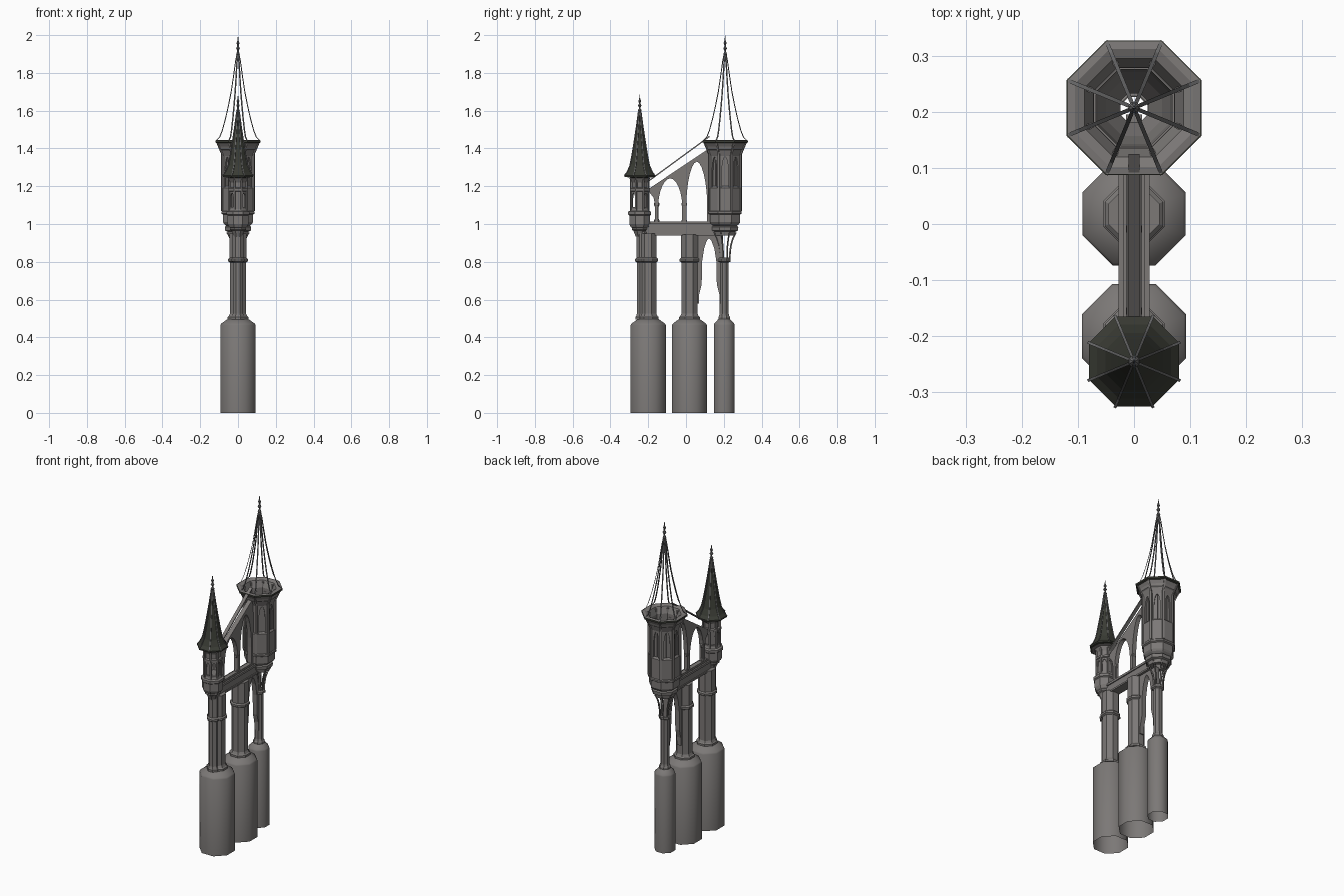
import bpy, bmesh, math
from mathutils import Matrix

if "Cube" in bpy.data.objects:
    bpy.data.objects.remove(bpy.data.objects["Cube"])

def material(name, rgb):
    m = bpy.data.materials.new(name)
    m.diffuse_color = (*rgb, 1)
    m.use_nodes = True
    m.node_tree.nodes["Principled BSDF"].inputs["Base Color"].default_value = m.diffuse_color
    return m

STONE = material("warm grey stone", (0.2, 0.189, 0.183))
SLATE = material("dark olive slate", (0.042, 0.045, 0.035))
LEAD = material("lead grey", (0.15, 0.15, 0.152))

Y_FRONT, Y_MID, Y_REAR = -0.2, 0.018, 0.202      # pillars
Y_TURRET, Y_TOWER = -0.245, 0.207                # upper towers
STEP = math.pi / 4
CORNER = 1 / math.cos(math.pi / 8)

def finish(name, bm, mat):
    bmesh.ops.recalc_face_normals(bm, faces=bm.faces)
    me = bpy.data.meshes.new(name)
    bm.to_mesh(me)
    bm.free()
    me.materials.append(mat)
    ob = bpy.data.objects.new(name, me)
    bpy.context.collection.objects.link(ob)
    return ob

def lathe(name, cy, profile, mat, smooth=False):
    """Open octagonal turning; profile is (apothem, z)."""
    bm = bmesh.new()
    rings = []
    for r, z in profile:
        rings.append([bm.verts.new((r * CORNER * math.cos((i + .5) * STEP),
                                    cy + r * CORNER * math.sin((i + .5) * STEP), z)) for i in range(8)])
    for a, b in zip(rings, rings[1:]):
        for i in range(8):
            j = (i + 1) % 8
            bm.faces.new((a[i], a[j], b[j], b[i]))
    ob = finish(name, bm, mat)
    if smooth:
        bpy.ops.object.select_all(action='DESELECT')
        bpy.context.view_layer.objects.active = ob
        ob.select_set(True)
        bpy.ops.object.shade_smooth_by_angle(angle=math.radians(50))
    return ob

def plate(name, outlines, x0, x1, mat, matrices=(Matrix(),)):
    """Outline(s) in the local YZ plane, extruded along X, repeated by matrix."""
    bm = bmesh.new()
    for mx in matrices:
        for pts in outlines:
            f = bm.faces.new([bm.verts.new(mx @ Matrix.Translation((x0, y, z)).translation) for y, z in pts])
            ext = bmesh.ops.extrude_face_region(bm, geom=[f], use_keep_orig=True)
            vs = [g for g in ext["geom"] if isinstance(g, bmesh.types.BMVert)]
            bmesh.ops.translate(bm, verts=vs, vec=mx.to_3x3() @ Matrix.Translation((x1 - x0, 0, 0)).translation)
    return finish(name, bm, mat)

def around(cy, offset=0.0, which=range(8)):
    return [Matrix.Translation((0, cy, 0)) @ Matrix.Rotation(i * STEP + offset, 4, 'Z') for i in which]

def ribs(name, cy, path, depth, width, mat):
    """Eight curved ribs on the octagon corners; path is (corner radius, z)."""
    out = [(r + depth / 2, z) for r, z in path] + [(r - depth / 2, z) for r, z in reversed(path)]
    return plate(name, [out], -width / 2, width / 2, mat, around(cy, STEP / 2))

def lancet(a, b, z0, zs, peak):
    """Pointed arch opening from (a, z0) over the peak to (b, z0)."""
    m, n = (a + b) / 2, 6
    left = []
    for i in range(n + 1):
        t = i / n * math.pi / 2
        left.append((a + (m - a) * (1 - math.cos(t)) ** .9, zs + (peak - zs) * math.sin(t)))
    right = [(a + b - y, z) for y, z in reversed(left[:-1])]
    return [(a, z0)] + left + right + [(b, z0)]

def frame(hw, ow, z0, z1, zs, peak):
    """Wall panel pierced by a lancet, open at the foot."""
    return [(hw, z0), (hw, z1), (-hw, z1), (-hw, z0)] + lancet(-ow, ow, z0, zs, peak)

# --- pillars (smooth drums, faceted shafts) ------------------------------
def shaft(name, cy, rs, top, cap):
    k = rs * 1.18
    lathe(name, cy, [(k * 1.08, .495), (k * 1.08, .508), (k * .96, .513), (rs, .525),
                     (rs, .797), (rs + .009, .803), (rs + .009, .815),
                     (rs + .002, .822), (rs + .002, top), (cap, top)], STONE)

for name, cy, rb, rs, top, cap in (("front_pillar", Y_FRONT, .093, .043, .95, 0),
                                   ("middle_pillar", Y_MID, .092, .043, .945, 0),
                                   ("rear_pillar", Y_REAR, .055, .024, .82, .024)):
    k = rs * 1.27
    lathe(name + "_base", cy, [(rb, 0), (rb, .465), (rb * .95, .473), (k, .497), (rs, .5)], STONE, True)
    shaft(name + "_shaft", cy, rs, top, cap)
shaft("turret_support_shaft", -.233, .027, .96, 0)

# --- bridge beam between the towers --------------------------------------
plate("bridge_beam", [[(-.21, .94), (.15, .94), (.15, 1.0), (-.21, 1.0)]], -.022, .022, STONE)
for z0, z1, n, w in ((.94, .95, "lower", .028), (.99, 1.003, "upper", .028),
                     (1.003, 1.008, "middle_step", .019), (1.008, 1.012, "top_step", .013)):
    plate("bridge_moulding_" + n, [[(-.21, z0), (.15, z0), (.15, z1), (-.21, z1)]], -w, w, STONE)

# --- arch below the bridge -----------------------------------------------
plate("lower_arch", [[(.055, .58), (.055, .945), (.195, .945), (.195, .58), (.178, .58), (.176, .63),
                      (.163, .68), (.161, .80), (.15, .87), (.135, .91), (.122, .925), (.109, .91),
                      (.096, .87), (.085, .80), (.083, .68), (.07, .63), (.068, .58)]], -.014, .014, STONE)

# --- sloping arcade on the bridge ----------------------------------------
arch_2 = lancet(.002, .112, 1.01, 1.11, 1.33)
arch_1 = lancet(-.147, -.02, 1.01, 1.10, 1.242)
plate("sloping_arcade", [[(-.163, 1.01), (-.163, 1.10), (-.172, 1.14), (-.195, 1.17), (-.195, 1.188),
                          (.13, 1.405), (.13, 1.01)] + arch_2[::-1] + arch_1[::-1]], -.013, .013, STONE)
for y in (-.155, -.009):
    lathe("arcade_column", y, [(.014, 1.01), (.014, 1.02), (.009, 1.03), (.009, 1.09),
                               (.014, 1.1), (.014, 1.11), (.009, 1.115)], STONE)
plate("sloping_rail", [[(-.2, 1.222), (.125, 1.46), (.125, 1.468), (-.2, 1.23)]], -.01, .01, STONE)

# --- front turret --------------------------------------------------------
lathe("turret_corbel", Y_TURRET, [(.022, .935), (.034, .965), (.042, .97), (.042, .98), (.048, .985),
                                  (.055, 1.0), (.055, 1.045), (.061, 1.05), (.061, 1.065), (.05, 1.07),
                                  (.046, 1.08), (.046, 1.09), (.0, 1.09)], STONE)
plate("turret_windows", [frame(.019, .012, 1.085, 1.18, 1.13, 1.165)], .037, .046, STONE, around(Y_TURRET))
plate("turret_window_backs", [[(-.017, 1.085), (.017, 1.085), (.017, 1.18), (-.017, 1.18)]],
      .036, .039, STONE, around(Y_TURRET, 0, (0, 1, 2, 3, 4, 6)))
ribs("turret_corner_shafts", Y_TURRET, [(.049, 1.07), (.049, 1.25)], .009, .009, STONE)
lathe("turret_head", Y_TURRET, [(.0, 1.172), (.046, 1.172), (.052, 1.175), (.052, 1.187), (.043, 1.192),
                                (.043, 1.22), (.055, 1.243), (.07, 1.246)], STONE)
SPIRE = [(.08, 1.258), (.066, 1.275), (.051, 1.31), (.041, 1.36), (.028, 1.44), (.016, 1.52), (.006, 1.595)]
lathe("turret_spire", Y_TURRET, [(.04, 1.247), (.08, 1.25)] + SPIRE, SLATE)
ribs("turret_spire_ridges", Y_TURRET, [(r * CORNER + .001, z) for r, z in SPIRE], .004, .005, LEAD)

# --- finials -------------------------------------------------------------
def finial(name, cy, z, h):
    prof = [(.004, 0), (.004, .2), (.010, .28), (.004, .36), (.004, .42), (.010, .5), (.004, .58),
            (.004, .62), (.008, .7), (.003, .8), (.0005, 1)]
    lathe(name, cy, [(r, z + t * h) for r, t in prof], LEAD)
finial("turret_finial", Y_TURRET, 1.57, .115)
finial("tower_finial", Y_TOWER, 1.86, .14)

# --- rear tower ----------------------------------------------------------
ribs("tower_fan_ribs", Y_TOWER, [(.026, .80), (.028, .85), (.034, .89), (.045, .925), (.062, .955)],
     .007, .006, STONE)
lathe("tower_corbel", Y_TOWER, [(.026, .94), (.052, .94), (.056, .96), (.068, .965), (.07, .985),
                                (.062, .99), (.074, 1.0), (.08, 1.01), (.08, 1.05), (.088, 1.055),
                                (.088, 1.065), (.084, 1.07), (.084, 1.19), (.075, 1.2)], STONE)
lathe("tower_inner_wall", Y_TOWER, [(.026, .945), (.05, 1.0), (.064, 1.06), (.068, 1.2),
                                    (.072, 1.2), (.072, 1.4), (.088, 1.438)], STONE)
plate("tower_windows", [frame(.033, .017, 1.195, 1.38, 1.28, 1.355)], .071, .08, STONE, around(Y_TOWER))
plate("tower_mullions", [[(-.003, 1.2), (.003, 1.2), (.003, 1.35), (-.003, 1.35)]],
      .071, .076, STONE, around(Y_TOWER))
ribs("tower_corner_shafts", Y_TOWER, [(.088, 1.07), (.088, 1.38)], .012, .012, STONE)
lathe("tower_cornice", Y_TOWER, [(.08, 1.36), (.085, 1.375), (.09, 1.39), (.096, 1.395), (.1, 1.41),
                                 (.11, 1.428)], STONE)
lathe("tower_eave_rim", Y_TOWER, [(.11, 1.428), (.12, 1.432), (.12, 1.442), (.118, 1.443)], SLATE)
lathe("tower_eave_top", Y_TOWER, [(.118, 1.443), (.105, 1.445), (.088, 1.438)], STONE)
# corner brackets below the eave
plate("tower_brackets", [[(.08, 1.36), (.09, 1.36), (.122, 1.43), (.08, 1.43)]],
      -.005, .005, STONE, around(Y_TOWER, STEP / 2))
# open spire of thin curved ribs
ribs("tower_spire_ribs", Y_TOWER, [(.128, 1.44), (.105, 1.46), (.09, 1.495), (.071, 1.56), (.054, 1.63),
                                   (.039, 1.7), (.026, 1.78), (.014, 1.86), (.004, 1.91)], .0025, .007, LEAD)
